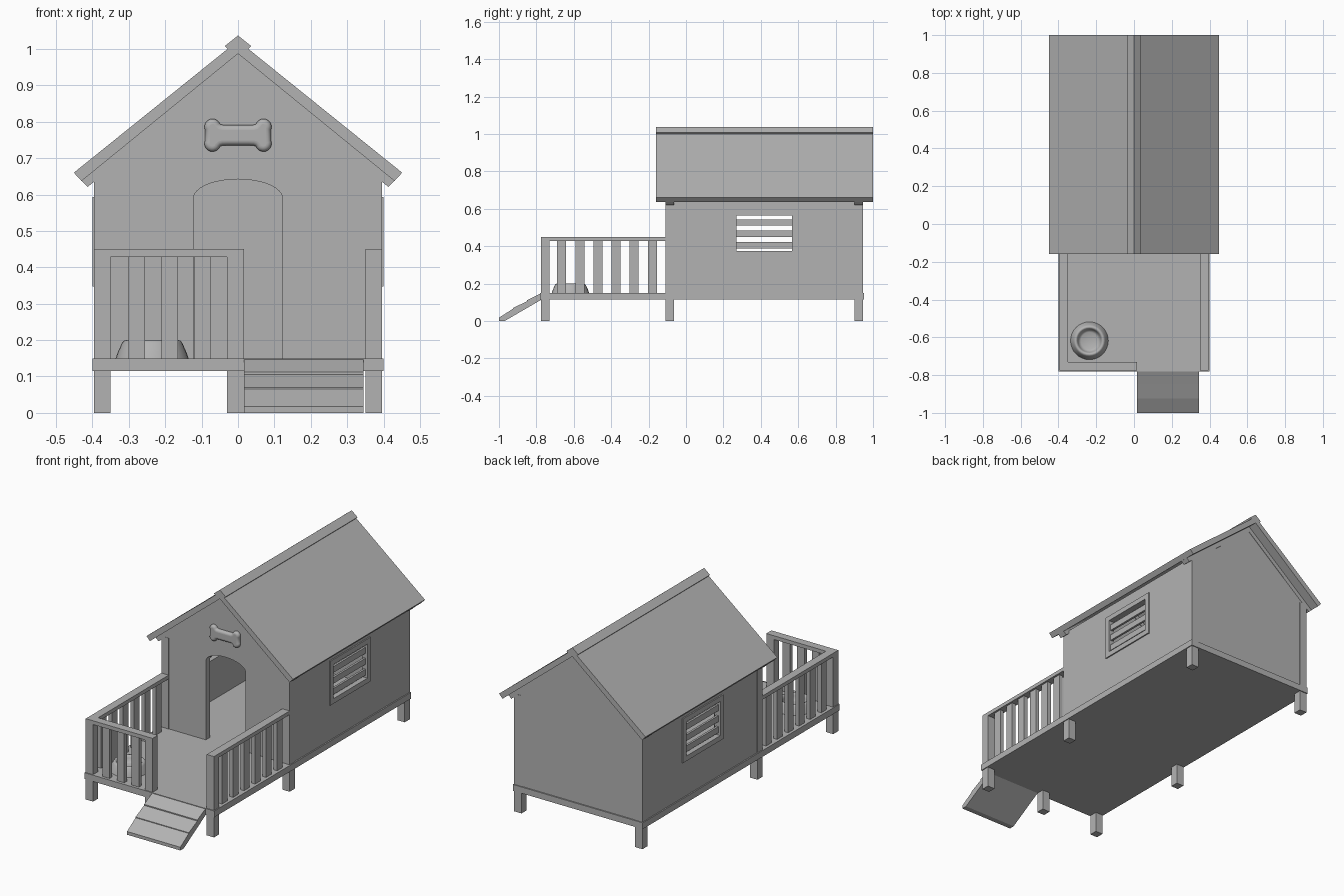
import bpy, bmesh, math

if "Cube" in bpy.data.objects:
    bpy.data.objects.remove(bpy.data.objects["Cube"])

GREY = bpy.data.materials.new("mid_grey")
GREY.diffuse_color = (0.45, 0.45, 0.45, 1)
GREY.use_nodes = True
GREY.node_tree.nodes["Principled BSDF"].inputs["Base Color"].default_value = GREY.diffuse_color


def mesh_object(name, bm):
    bmesh.ops.recalc_face_normals(bm, faces=bm.faces[:])
    me = bpy.data.meshes.new(name)
    bm.to_mesh(me)
    bm.free()
    me.materials.append(GREY)
    ob = bpy.data.objects.new(name, me)
    bpy.context.collection.objects.link(ob)
    return ob


def prism(name, pts, axis, a, b):
    """Extrude a profile along x (points are y,z) or along y (points are x,z)."""
    bm = bmesh.new()
    place = (lambda p, t: (t, p[0], p[1])) if axis == 'x' else (lambda p, t: (p[0], t, p[1]))
    lo = [bm.verts.new(place(p, a)) for p in pts]
    hi = [bm.verts.new(place(p, b)) for p in pts]
    bm.faces.new(lo)
    bm.faces.new(hi)
    n = len(pts)
    for i in range(n):
        j = (i + 1) % n
        bm.faces.new((lo[i], lo[j], hi[j], hi[i]))
    return mesh_object(name, bm)


def box(name, x, y, z):
    return prism(name, [(x[0], z[0]), (x[1], z[0]), (x[1], z[1]), (x[0], z[1])], 'y', *y)


def mirrored(pts):
    """Complete a right-half profile running from the bottom/outside to x = 0."""
    return pts + [(-x, z) for x, z in reversed(pts) if x > 1e-6]


def span(s, a, b):
    return tuple(sorted((s * a, s * b)))


W = 0.045                  # timber width
FLOOR, RAIL = 0.15, 0.45   # deck height, railing top
SLOPE = 0.807
UNDER = 0.987              # roof underside at the ridge
F, B = -0.11, 0.947        # house front and back

# Floor and legs
box("floor", (-0.4, 0.4), (-0.78, 0.952), (0.115, FLOOR))
for s in (-1, 1):
    for y in (-0.775, F, B - W):
        box("leg", span(s, 0.35, 0.395), (y, y + W), (0, 0.116))
box("middle_front_leg", (-0.03, 0.017), (-0.775, -0.73), (0, 0.116))

# Front wall with arched doorway, and plain back wall
top = [(0.391, FLOOR), (0.391, UNDER - SLOPE * 0.391), (0, UNDER)]
arch = [(0.122 * math.cos(math.pi * i / 24), 0.59 + 0.052 * math.sin(math.pi * i / 24)) for i in range(25)]
prism("front_wall", mirrored(top) + [(-0.122, FLOOR)] + arch[::-1] + [(0.122, FLOOR)], 'y', F + 0.002, F + 0.04)
prism("back_wall", mirrored(top), 'y', B - 0.04, B - 0.002)

# Corner posts and rafters
for y in (F, B - W):
    for s in (-1, 1):
        box("corner_post", span(s, 0.35, 0.395), (y, y + W), (FLOOR, 0.655))
    prism("rafter", [(0.413, 0.621), (0.43, 0.638), (0, UNDER), (-0.43, 0.638),
                     (-0.413, 0.621), (0, 0.955)], 'y', y, y + W)

# Side walls with louvred windows
y0, y1, z0, z1 = 0.27, 0.568, 0.375, 0.565
for s in (-1, 1):
    wall = span(s, 0.365, 0.393)
    box("side_wall", wall, (F + 0.01, y0), (FLOOR, 0.655))
    box("side_wall", wall, (y1, B - 0.01), (FLOOR, 0.655))
    box("side_wall", wall, (y0, y1), (FLOOR, z0))
    box("side_wall", wall, (y0, y1), (z1, 0.655))
    trim, m = span(s, 0.38, 0.4), 0.028
    for za, zb in ((z0 - m, z0), (z1, z1 + m)):
        box("window_frame", trim, (y0 - m, y1 + m), (za, zb))
    for ya, yb in ((y0 - m, y0), (y1, y1 + m)):
        box("window_frame", trim, (ya, yb), (z0, z1))
    for z in (0.405, 0.466, 0.527):
        box("louvre_slat", span(s, 0.376, 0.388), (y0, y1), (z - 0.017, z + 0.017))

# Roof panels and ridge cap
prism("roof", [(0.43, 0.637), (0.451, 0.66), (0, 1.023), (-0.451, 0.66), (-0.43, 0.637), (0, UNDER)],
      'y', -0.16, 1.0)
prism("ridge_cap", [(0.027, 0.998), (0.036, 1.008), (0, 1.037), (-0.036, 1.008), (-0.027, 0.998), (0, 1.02)],
      'y', -0.16, 1.0)

# Railings: two sides and half of the front
for s in (-1, 1):
    xs = span(s, 0.35, 0.395)
    box("side_rail", xs, (-0.775, F), (RAIL - 0.021, RAIL))
    box("railing_post", xs, (-0.775, -0.73), (FLOOR, RAIL - 0.021))
    for i in range(6):
        y = -0.665 + i * 0.097
        box("side_baluster", span(s, 0.361, 0.384), (y - 0.024, y + 0.024), (FLOOR, RAIL - 0.021))
box("front_rail", (-0.35, 0.017), (-0.775, -0.73), (RAIL - 0.021, RAIL))
box("railing_post", (-0.03, 0.017), (-0.775, -0.73), (FLOOR, RAIL - 0.021))
for x in (-0.278, -0.188, -0.098):
    box("front_baluster", (x - 0.0225, x + 0.0225), (-0.764, -0.741), (FLOOR, RAIL - 0.021))

# Ramp with slightly stepped planks
prism("ramp", [(-0.97, 0), (-1.0, 0.0), (-1.0, 0.018), (-0.925, 0.066), (-0.925, 0.07), (-0.85, 0.106),
               (-0.85, 0.112), (-0.778, 0.148), (-0.755, 0.148), (-0.755, 0.125)], 'x', 0.017, 0.345)

# Food bowl: revolved profile
profile = [(0.1, 0.15), (0.095, 0.165), (0.083, 0.192), (0.078, 0.198), (0.072, 0.2), (0.066, 0.197),
           (0.061, 0.185), (0.055, 0.168), (0.045, 0.163), (0, 0.162)]
bm = bmesh.new()
vs = [bm.verts.new((r, 0, z)) for r, z in profile]
es = [bm.edges.new((vs[i], vs[i + 1])) for i in range(len(vs) - 1)]
bmesh.ops.spin(bm, geom=vs + es, cent=(0, 0, 0), axis=(0, 0, 1), angle=2 * math.pi, steps=32)
bmesh.ops.remove_doubles(bm, verts=bm.verts[:], dist=1e-5)
bowl = mesh_object("food_bowl", bm)
bowl.location = (-0.236, -0.618, 0)
for p in bowl.data.polygons:
    p.use_smooth = True

# Bone ornament: rounded outline curve, one quadrant mirrored
quad = []
for i in range(10):
    a = math.radians(-38 + 208 * i / 9)
    quad.append((0.070 + 0.008 * math.cos(a), 0.023 + 0.008 * math.sin(a)))
quad += [(0.054, 0.017), (0.044, 0.0145), (0.03, 0.014)]
half = quad + [(-x, z) for x, z in reversed(quad)]
outline = half + [(x, -z) for x, z in reversed(half)]
cu = bpy.data.curves.new("bone_ornament", 'CURVE')
cu.dimensions = '2D'
cu.fill_mode = 'BOTH'
cu.extrude = 0.001
cu.bevel_depth = 0.014
cu.bevel_resolution = 5
sp = cu.splines.new('POLY')
sp.points.add(len(outline) - 1)
for pt, (x, z) in zip(sp.points, outline):
    pt.co = (x, z, 0, 1)
sp.use_cyclic_u = True
sp.use_smooth = True
cu.materials.append(GREY)
bone = bpy.data.objects.new("bone_ornament", cu)
bone.rotation_euler = (math.pi / 2, 0, 0)
bone.location = (0, F - 0.002, 0.763)
bpy.context.collection.objects.link(bone)
